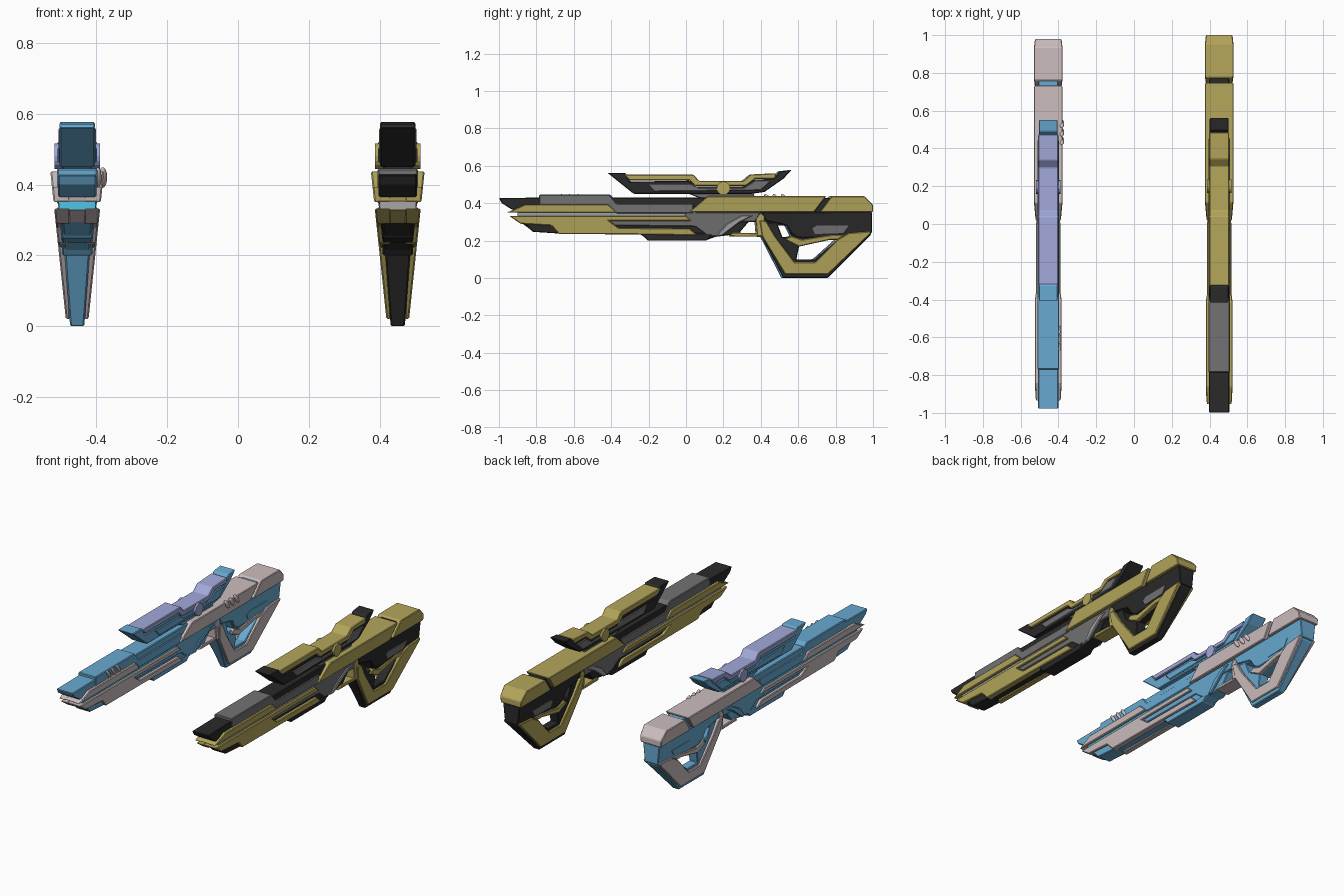
import bpy, bmesh, math
from mathutils import Matrix


def mat(name, rgb):
    m = bpy.data.materials.new(name)
    m.diffuse_color = (*rgb, 1)
    return m


DARK = mat("charcoal", (.023, .023, .023))
GREY = mat("mid grey", (.17, .17, .17))
PALE = mat("pale grey", (.38, .38, .38))
GOLD = mat("dull gold", (.46, .38, .105))
BLUE = mat("sky blue", (.138, .40, .64))
PINK = mat("pale pink", (.61, .51, .51))
LILAC = mat("lavender", (.36, .40, .70))
CYAN = mat("bright cyan", (.08, .56, .78))


# Half widths: every layer narrows towards the bottom
def core(z): return .02 + .075 * z
def shell(z): return .03 + .105 * z
def shell2(z): return .024 + .105 * z
def shell3(z): return .018 + .105 * z
def slot(z): return .026 + .075 * z
def const(w): return lambda z: w


def finish(bm, name, m):
    bmesh.ops.recalc_face_normals(bm, faces=bm.faces)
    me = bpy.data.meshes.new(name)
    bm.to_mesh(me)
    bm.free()
    me.materials.append(m)
    ob = bpy.data.objects.new(name, me)
    bpy.context.collection.objects.link(ob)
    return ob


# A y-z outline extruded across x; with an inner width it becomes a plate on each side
def part(name, pts, m, out, inner=None, bevel=.004):
    bm = bmesh.new()
    spans = [(lambda z: -out(z), out)]
    if inner:
        spans = [(inner, out), (lambda z: -inner(z), lambda z: -out(z))]
    for a, b in spans:
        va = [bm.verts.new((CX + a(z), y * SY, z)) for y, z in pts]
        vb = [bm.verts.new((CX + b(z), y * SY, z)) for y, z in pts]
        bm.faces.new(va)
        bm.faces.new(vb)
        for i in range(len(pts)):
            j = (i + 1) % len(pts)
            bm.faces.new((va[i], va[j], vb[j], vb[i]))
    ob = finish(bm, TAG + name, m)
    if bevel:
        mod = ob.modifiers.new("edge", 'BEVEL')
        mod.width = bevel
        mod.segments = 1
        mod.limit_method = 'ANGLE'
    return ob


def build(base, plate, mid, glow, top, barrel):
    hid = const(.02)
    # inner core and the U-shaped handle below it
    part("core_body", [(-.90, .31), (-.86, .38), (.02, .40), (.11, .428), (.95, .428), (.99, .39),
         (.99, .24), (.81, .205), (.77, .205), (.605, .17), (.565, .222), (.537, .28), (.49, .28),
         (.41, .30), (.335, .30), (.28, .235), (.16, .22), (.11, .203), (-.20, .203), (-.25, .237),
         (-.82, .25)], base, core)
    part("handle_core", [(.393, .305), (.405, .22), (.52, 0), (.757, 0), (.988, .23), (.988, .26),
         (.84, .24), (.81, .205), (.69, .10), (.59, .10), (.605, .17), (.58, .235), (.565, .222),
         (.516, .217), (.488, .29)], base, core)
    part("nose_wedge", [(-.86, .292), (-.82, .247), (-.66, .236), (-.68, .285)], base, shell3)
    part("belly", [(-.24, .24), (-.205, .2), (.11, .2), (.15, .24)], base, const(.043))
    # barrel
    part("muzzle", [(-1, .427), (-.985, .40), (-.93, .365), (-.77, .365), (-.77, .43)], base if barrel is GREY else BLUE, const(.054))
    part("barrel_housing", [(-.785, .375), (-.785, .445), (-.41, .445), (-.37, .397), (.04, .397),
         (.04, .345), (-.37, .345), (-.41, .375)], barrel, const(.057))
    part("barrel_top", [(-.43, .38), (-.39, .43), (.12, .43), (.12, .38)], base, const(.053))
    # front rails and the glowing slot between them
    part("slot_strip", [(-.90, .352), (.05, .352), (.05, .325), (-.90, .325)], glow, slot, None, 0)
    part("upper_nose", [(-.955, .352), (-.89, .375), (-.78, .375), (-.78, .352)], plate, shell2)
    part("upper_rail", [(-.957, .35), (-.86, .393), (-.415, .393), (-.37, .35)], plate, shell, hid)
    part("lower_nose", [(-.94, .33), (-.88, .292), (-.78, .292), (-.78, .328)], plate, shell2)
    part("lower_rail", [(-.945, .332), (0, .332), (.03, .305), (-.41, .305), (-.36, .268), (.02, .265),
         (.06, .228), (-.30, .233), (-.68, .235), (-.72, .28), (-.885, .29)], plate, shell, hid)
    # receiver
    part("receiver_side", [(0, .35), (.40, .35), (.37, .30), (.27, .30), (.18, .222), (.12, .222),
         (.05, .275), (-.38, .28), (-.42, .31), (-.02, .312)], mid, shell3, hid)
    part("receiver_fin", [(.16, .225), (.19, .225), (.29, .30), (.36, .335), (.30, .335), (.22, .29)],
         mid if mid is BLUE else PALE, shell2, const(.03))
    part("receiver_top", [(.015, .352), (.115, .437), (.75, .437), (.685, .352)], plate, shell)
    part("stock_cap", [(.715, .352), (.778, .437), (.955, .437), (1, .39), (1, .352)], plate, shell)
    part("stock_side", [(.40, .352), (.995, .353), (.995, .24), (.80, .215), (.60, .215), (.565, .235),
         (.537, .282), (.43, .305)], base, shell3)
    part("stock_inset", [(.675, .265), (.70, .28), (.87, .28), (.84, .24), (.69, .235)],
         mid, lambda z: .021 + .105 * z, const(.035), 0)
    # handle plates and trigger guard
    part("handle_plate", [(.393, .308), (.43, .303), (.475, .225), (.58, .085), (.69, .085), (.81, .205),
         (.87, .24), (.992, .25), (.985, .235), (.76, .02), (.53, .02), (.408, .22)], plate, shell, hid)
    part("handle_brace", [(.53, .205), (.56, .225), (.62, .205), (.78, .23), (.85, .23), (.81, .203),
         (.765, .203), (.605, .168)], plate, shell2, hid)
    part("trigger_guard", [(.25, .243), (.42, .238), (.42, .22), (.23, .222)], plate, const(.045))
    part("trigger_frame", [(.37, .345), (.42, .345), (.42, .22), (.38, .225)], plate, const(.05))
    # scope
    part("scope_body", [(-.42, .562), (-.33, .562), (-.30, .515), (.02, .52), (.05, .49), (.31, .49),
         (.36, .525), (.47, .53), (.50, .57), (.565, .577), (.52, .53), (.42, .46), (.35, .45),
         (-.28, .45)], base, const(.05))
    part("scope_top", [(-.335, .553), (.04, .553), (.07, .519), (.305, .519), (.345, .553), (.485, .56),
         (.475, .53), (.37, .53), (.32, .492), (.05, .492), (.02, .522), (-.30, .522)], top, const(.053))
    part("scope_side", [(-.21, .505), (.02, .505), (.07, .483), (.31, .483), (.37, .522), (.46, .522),
         (.40, .468), (-.17, .462)], mid, const(.056))
    part("scope_mount", [(0, .455), (.36, .455), (.37, .425), (.08, .425)], mid, const(.042))
    bm = bmesh.new()
    bmesh.ops.create_cone(bm, cap_ends=True, segments=16, radius1=.036, radius2=.036, depth=.128,
                          matrix=Matrix.Translation((CX, .2 * SY, .48)) @ Matrix.Rotation(math.pi / 2, 4, 'Y'))
    finish(bm, TAG + "scope_dial", top)


# gold and charcoal rifle
CX, SY, TAG = .451, 1.0, "gold_"
build(DARK, GOLD, GREY, PALE, GOLD, GREY)
# blue and pink rifle
CX, SY, TAG = -.454, .98, "blue_"
build(BLUE, PINK, BLUE, CYAN, LILAC, BLUE)

# slanted pegs on one side of the blue rifle
for i in range(6):
    rear = i < 3
    y = (.44 if rear else -.65) + (i % 3) * .045
    bm = bmesh.new()
    r = .013 if rear else .010
    bmesh.ops.create_uvsphere(bm, u_segments=10, v_segments=8, radius=1, matrix=Matrix.Translation(
        (-.382 if rear else -.395, y, .42)) @ Matrix.Rotation(math.radians(35), 4, 'X')
        @ Matrix.Diagonal((r, r, .034, 1)))
    ob = finish(bm, "blue_side_peg_%d" % i, PINK)
    for f in ob.data.polygons:
        f.use_smooth = True
